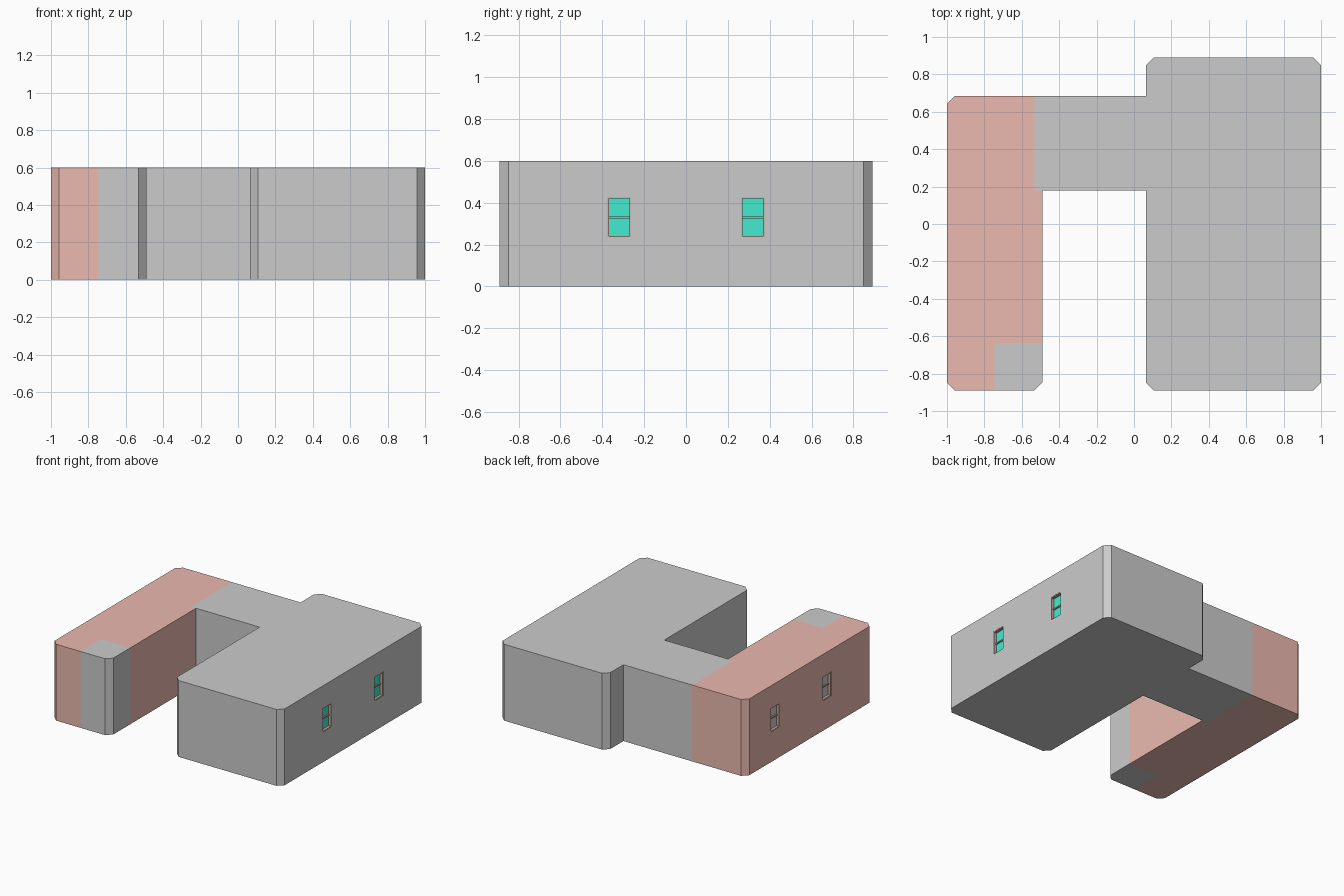
import bpy, bmesh

if "Cube" in bpy.data.objects:
    bpy.data.objects.remove(bpy.data.objects["Cube"])

H = 0.6      # wall height
C = 0.042    # corner chamfer
WIN_Z, WIN_W, WIN_H = 0.33, 0.11, 0.19


def material(name, rgb):
    m = bpy.data.materials.new(name)
    m.diffuse_color = (*rgb, 1)
    m.use_nodes = True
    m.node_tree.nodes["Principled BSDF"].inputs["Base Color"].default_value = m.diffuse_color
    return m


def finish(name, bm, mat=None):
    bmesh.ops.recalc_face_normals(bm, faces=bm.faces)
    me = bpy.data.meshes.new(name)
    bm.to_mesh(me)
    bm.free()
    ob = bpy.data.objects.new(name, me)
    bpy.context.collection.objects.link(ob)
    if mat:
        me.materials.append(mat)
    return ob


def prism(name, outline, mat=None):
    """Extrude a floor outline up to the roof."""
    bm = bmesh.new()
    face = bm.faces.new([bm.verts.new((x, y, 0)) for x, y in outline])
    ext = bmesh.ops.extrude_face_region(bm, geom=[face])
    top = [v for v in ext["geom"] if isinstance(v, bmesh.types.BMVert)]
    bmesh.ops.translate(bm, verts=top, vec=(0, 0, H))
    return finish(name, bm, mat)


def box(name, centre, size, mat=None):
    bm = bmesh.new()
    bmesh.ops.create_cube(bm, size=1)
    bmesh.ops.scale(bm, verts=bm.verts, vec=size)
    bmesh.ops.translate(bm, verts=bm.verts, vec=centre)
    return finish(name, bm, mat)


brick = material("brick", (0.83, 0.49, 0.43))
dark_grey = material("dark_grey", (0.70, 0.70, 0.70))
green = material("green_pane", (0.06, 0.83, 0.63))
white = material("pale_pane", (0.95, 0.95, 0.95))
wood = material("window_wood", (0.55, 0.38, 0.32))

# Left wing with its grey front corner
left_wing = prism("left_wing", [
    (-1, 0.685 - C), (-1 + C, 0.685), (-0.532, 0.685), (-0.532, 0.178),
    (-0.49, 0.178), (-0.49, -0.636), (-0.746, -0.636), (-0.746, -0.89),
    (-1 + C, -0.89), (-1, -0.89 + C)], brick)
prism("left_wing_corner", [
    (-0.746, -0.636), (-0.49, -0.636), (-0.49, -0.89 + C),
    (-0.49 - C, -0.89), (-0.746, -0.89)])

# Connecting hall with a lighter entrance bay
prism("connecting_hall", [
    (-0.532, 0.178), (-0.32, 0.178), (-0.32, 0.43), (-0.108, 0.43),
    (-0.108, 0.178), (0.064, 0.178), (0.064, 0.22), (0.106, 0.22),
    (0.106, 0.685), (-0.532, 0.685)], dark_grey)
prism("entrance_bay", [
    (-0.32, 0.178), (-0.108, 0.178), (-0.108, 0.43), (-0.32, 0.43)])

# Large right wing, notched where the hall enters
right_wing = prism("right_wing", [
    (0.064, -0.89 + C), (0.064 + C, -0.89), (1 - C, -0.89), (1, -0.89 + C),
    (1, 0.89 - C), (1 - C, 0.89), (0.064 + C, 0.89), (0.064, 0.89 - C),
    (0.064, 0.685), (0.106, 0.685), (0.106, 0.22), (0.064, 0.22)])

# Sash windows recessed in the outer walls
for wing, side, pane_mat in ((left_wing, -1, white), (right_wing, 1, green)):
    for y in (-0.32, 0.32):
        cutter = box("window_cutter", (side, y, WIN_Z), (0.07, WIN_W, WIN_H))
        cutter.hide_render = True
        cutter.hide_viewport = True
        mod = wing.modifiers.new("window", "BOOLEAN")
        mod.operation = "DIFFERENCE"
        mod.solver = "EXACT"
        mod.object = cutter
        t, d, x = 0.006, 0.033, side * 0.982
        box("window_pane", (side * 0.972, y, WIN_Z), (0.008, WIN_W, WIN_H), pane_mat)
        for s in (-1, 1):
            box("window_jamb", (x, y + s * (WIN_W - t) / 2, WIN_Z), (d, t, WIN_H), wood)
            box("window_rail", (x, y, WIN_Z + s * (WIN_H - t) / 2), (d, WIN_W - 2 * t, t), wood)
        box("meeting_rail", (side * 0.978, y, WIN_Z), (0.016, WIN_W - 2 * t, 0.01), wood)
